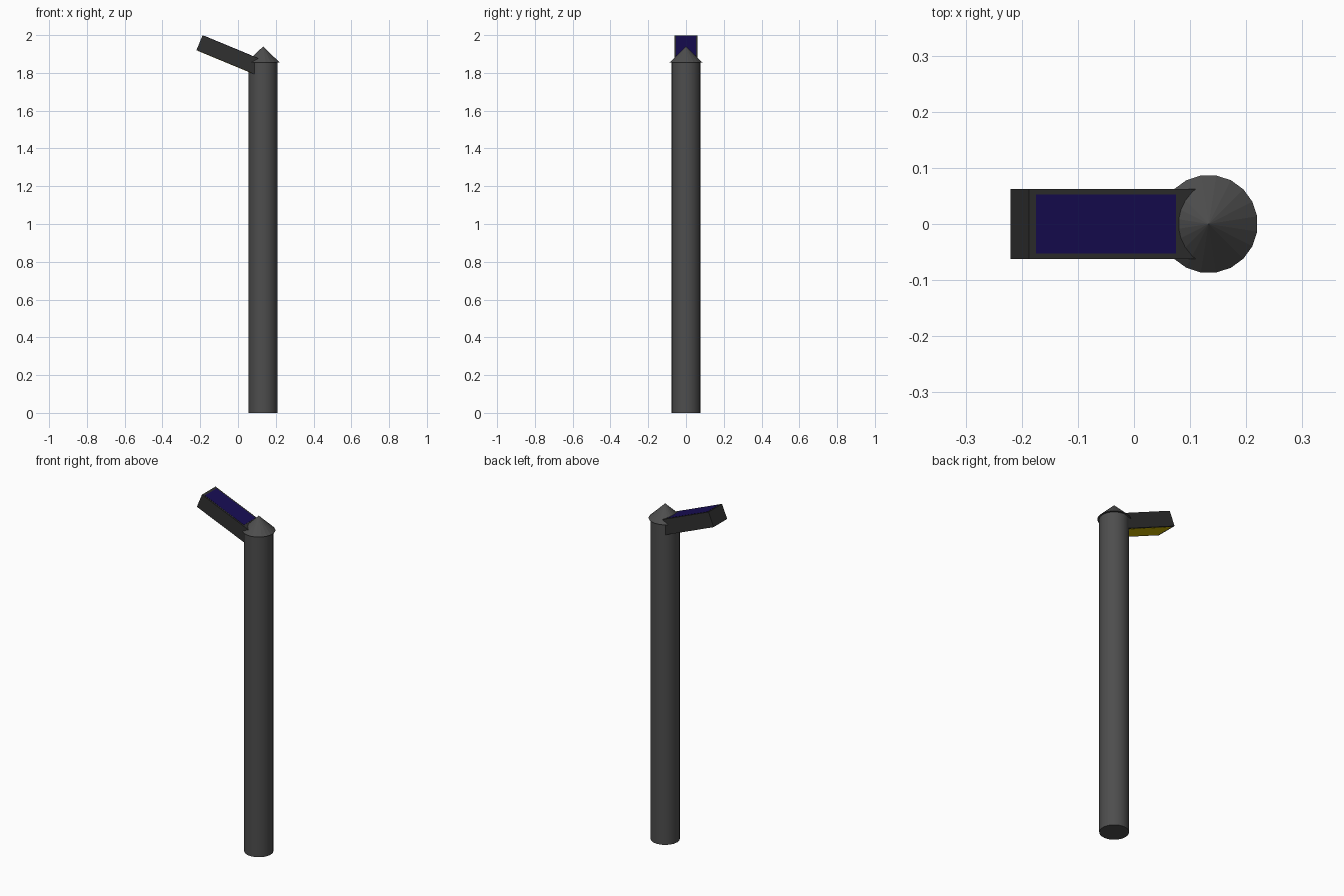
import bpy
from math import radians
from mathutils import Vector, Matrix

if "Cube" in bpy.data.objects:
    bpy.data.objects.remove(bpy.data.objects["Cube"])

PX = 0.133          # pole axis
TILT = radians(22.5)


def material(name, rgb):
    m = bpy.data.materials.new(name)
    m.diffuse_color = (*rgb, 1)
    m.use_nodes = True
    m.node_tree.nodes["Principled BSDF"].inputs["Base Color"].default_value = m.diffuse_color
    return m


metal = material("dark_metal", (0.075, 0.075, 0.075))
housing = material("housing", (0.03, 0.03, 0.03))
blue = material("solar_blue", (0.009, 0.004, 0.09))
yellow = material("lamp_yellow", (0.6, 0.45, 0.0))


def finish(name, mat):
    ob = bpy.context.object
    ob.name = name
    ob.data.materials.append(mat)
    return ob


# Pole
bpy.ops.mesh.primitive_cylinder_add(vertices=20, radius=0.077, depth=1.856,
                                    location=(PX, 0, 0.928))
finish("pole", metal)
bpy.ops.object.shade_smooth_by_angle(angle=radians(40))

# Pointed cap, flat facets
bpy.ops.mesh.primitive_cone_add(vertices=20, radius1=0.0875, radius2=0, depth=0.084,
                                location=(PX, 0, 1.898), rotation=(0, 0, radians(9)))
finish("pole_cap", metal)

# Tilted frame whose origin is the outer upper edge of the lamp head
FRAME = Matrix.Translation((-0.1875, 0, 1.999)) @ Matrix.Rotation(TILT, 4, 'Y')


def tilted_box(name, s0, s1, width, z0, z1, mat):
    bpy.ops.mesh.primitive_cube_add(size=1)
    ob = finish(name, mat)
    scale = Matrix.Diagonal((s1 - s0, width, z1 - z0, 1))
    centre = Matrix.Translation(Vector(((s0 + s1) / 2, 0, (z0 + z1) / 2)))
    ob.data.transform(FRAME @ centre @ scale)


# Lamp head with solar panel on top and light underneath
HEAD = 0.085
tilted_box("lamp_head", 0, 0.34, 0.124, -HEAD, 0, housing)
tilted_box("solar_panel", 0.0135, 0.284, 0.106, -0.005, 0.001, blue)
tilted_box("light_panel", 0.0135, 0.32, 0.106, -HEAD - 0.001, -HEAD + 0.005, yellow)
